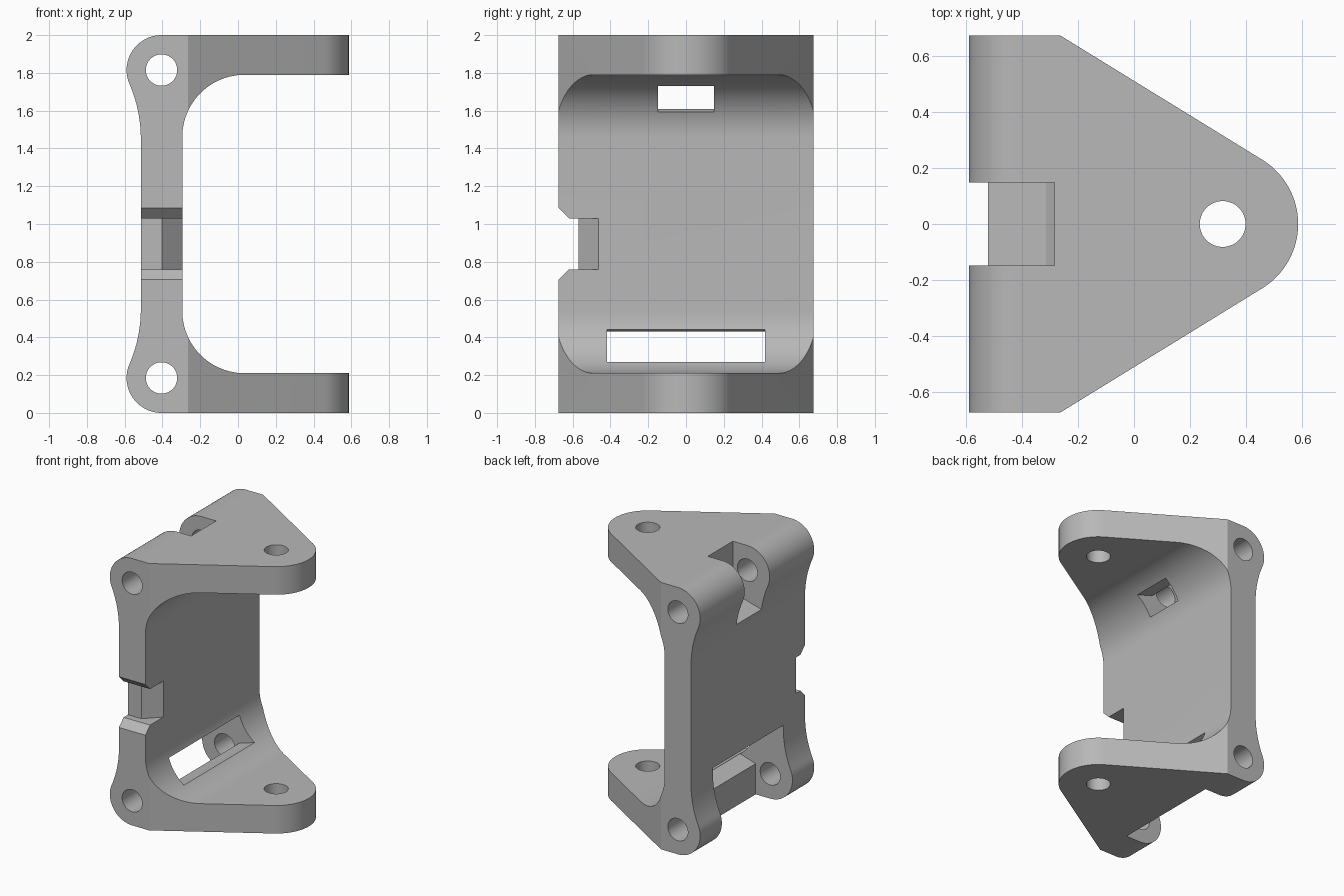
import bpy
import bmesh
from math import cos, sin, radians, atan2, degrees, hypot
from mathutils import Vector

cube = bpy.data.objects.get("Cube")
if cube:
    bpy.data.objects.remove(cube, do_unlink=True)

metal = bpy.data.materials.new("grey_metal")
metal.use_nodes = True
GREY = (0.48, 0.48, 0.48, 1)
metal.diffuse_color = GREY
metal.node_tree.nodes["Principled BSDF"].inputs["Base Color"].default_value = GREY

HALF_Y = 0.675
PIN = (-0.405, 1.815)
PIN_R = 0.185


def arc(cx, cy, r, a0, a1, n=16):
    steps = [radians(a0 + (a1 - a0) * i / n) for i in range(n + 1)]
    return [(cx + r * cos(a), cy + r * sin(a)) for a in steps]


def circle(cx, cy, r):
    return arc(cx, cy, r, 0, 360, 48)[:-1]


def flip(points):
    """Mirror an outline top to bottom."""
    return [(x, 2 - z) for x, z in reversed(points)]


def prism(name, points, axis, lo, hi):
    """Extrude an outline along an axis; the outline uses the other two axes in order."""
    k = "xyz".index(axis)

    def place(p, d):
        c = list(p)
        c.insert(k, d)
        return Vector(c)

    bm = bmesh.new()
    face = bm.faces.new([bm.verts.new(place(p, lo)) for p in points])
    ext = bmesh.ops.extrude_face_region(bm, geom=[face])
    moved = [g for g in ext["geom"] if isinstance(g, bmesh.types.BMVert)]
    bmesh.ops.translate(bm, verts=moved, vec=place((0, 0), hi - lo))
    bmesh.ops.recalc_face_normals(bm, faces=bm.faces)
    mesh = bpy.data.meshes.new(name)
    bm.to_mesh(mesh)
    bm.free()
    mesh.materials.append(metal)
    obj = bpy.data.objects.new(name, mesh)
    bpy.context.collection.objects.link(obj)
    return obj


# C-shaped side outline: wall blend, pin knuckle, flange and inner fillet
blend_r = 0.74
blend = (-0.51 - blend_r, 1.45)
dx, dz = PIN[0] - blend[0], PIN[1] - blend[1]
turn = degrees(atan2(dz, dx))
blend_r = hypot(dx, dz) - PIN_R
upper = arc(*blend, blend_r, 0, turn)
upper += arc(*PIN, PIN_R, 180 + turn, 90, 24)
upper += [(0.7, 2), (0.7, 1.79)]
upper += arc(0.035, 1.46, 0.33, 90, 180, 24)
bracket = prism("bracket", upper + flip(upper), "y", -HALF_Y, HALF_Y)

# Plan outline: straight back, tapering to a rounded tip
tip = arc(0.317, 0, 0.27, -58.7, 58.7, 40)
plan = prism("plan_cutter",
             [(-0.7, -0.8), (-0.7, 0.8), (-0.265, 0.8), (-0.265, HALF_Y)]
             + tip[::-1] + [(-0.265, -HALF_Y), (-0.265, -0.8)],
             "z", -0.1, 2.1)

cutters = []

# Hinge pin holes and flange holes
for label, z in (("upper", PIN[1]), ("lower", 2 - PIN[1])):
    cutters.append(prism(label + "_pin_hole_cutter", circle(PIN[0], z, 0.083), "y", -0.8, 0.8))
cutters.append(prism("flange_hole_cutter", circle(0.317, 0, 0.082), "z", -0.1, 2.1))


def hinge_slot(outer_z, crest_z, inner_z):
    """Clearance outline for a mating knuckle at the upper corner."""
    slope = (crest_z - outer_z) / 0.195
    return [(-0.7, outer_z - 0.19 * slope), (-0.315, crest_z), (-0.27, inner_z),
            (-0.2, inner_z - 0.025), (-0.09, 1.71), (-0.155, 1.73),
            (-0.285, 1.77), (-0.285, 2.1), (-0.7, 2.1)]


# Narrow upper slot and wide lower slot
cutters.append(prism("upper_slot_cutter", hinge_slot(1.555, 1.61, 1.595), "y", -0.148, 0.148))
cutters.append(prism("lower_slot_cutter", flip(hinge_slot(1.425, 1.57, 1.555)), "y", -0.418, 0.418))

# Notch in the front edge of the wall, with chamfered mouth
cutters.append(prism("notch_cutter",
                     [(-0.6, -0.57), (-0.402, -0.57), (-0.2, -0.368), (-0.2, -0.8), (-0.6, -0.8)],
                     "z", 0.76, 1.03))
cutters.append(prism("notch_chamfer_cutter",
                     [(-0.725, 0.655), (-0.62, 0.76), (-0.62, 1.03), (-0.725, 1.135)],
                     "x", -0.6, -0.2))

# Apply the cuts
bpy.ops.object.select_all(action="DESELECT")
bracket.select_set(True)
bpy.context.view_layer.objects.active = bracket
for cutter in [plan] + cutters:
    mod = bracket.modifiers.new(cutter.name, "BOOLEAN")
    mod.operation = "INTERSECT" if cutter is plan else "DIFFERENCE"
    mod.solver = "EXACT"
    mod.object = cutter
    bpy.ops.object.modifier_apply(modifier=mod.name)
for cutter in [plan] + cutters:
    bpy.data.objects.remove(cutter, do_unlink=True)

bpy.ops.object.shade_smooth_by_angle(angle=radians(25))
